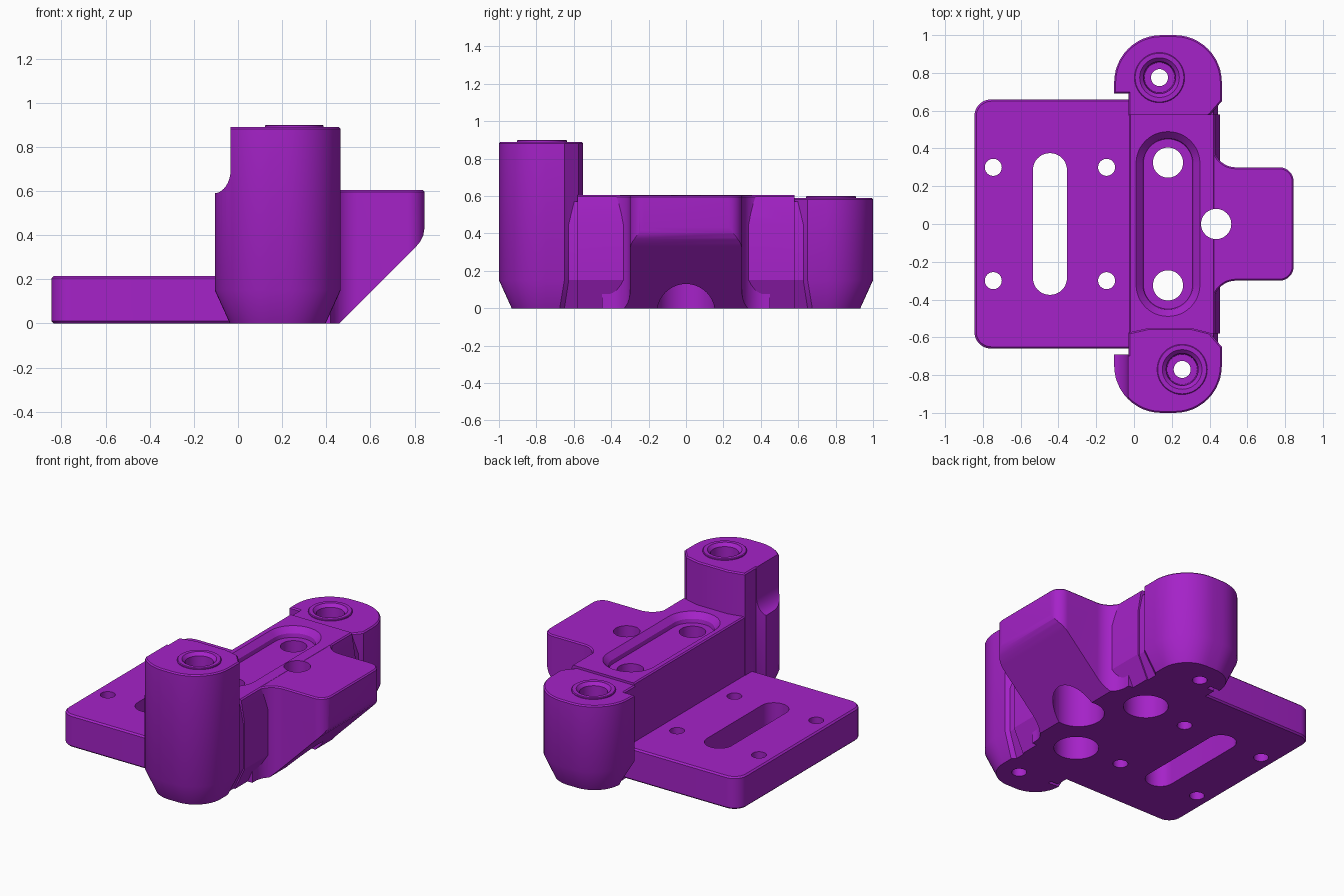
import bpy, bmesh, math
from mathutils import Vector

if "Cube" in bpy.data.objects:
    bpy.data.objects.remove(bpy.data.objects["Cube"])

purple = bpy.data.materials.new("purple plastic")
purple.diffuse_color = (0.376, 0.016, 0.578, 1)
purple.use_nodes = True
purple.node_tree.nodes["Principled BSDF"].inputs["Base Color"].default_value = purple.diffuse_color
scene = bpy.context.scene.collection
added = bpy.data.collections.new("added_parts")
cutters = bpy.data.collections.new("cutters")
scene.children.link(added)
scene.children.link(cutters)


def outline(corners, inset=0.0, segs=12):
    """Counter-clockwise corners (x, y, radius) -> inset, rounded loop."""
    n, loop = len(corners), []
    pts = [Vector(c[:2]) for c in corners]
    for i in range(n):
        d0 = (pts[i] - pts[i - 1]).normalized()
        d1 = (pts[(i + 1) % n] - pts[i]).normalized()
        n0, n1 = Vector((-d0.y, d0.x)), Vector((-d1.y, d1.x))
        p = pts[i] + (n0 + n1) * inset / (1 + n0.dot(n1))
        r = corners[i][2]
        if r == 0:
            loop.append(p)
            continue
        side = 1 if d0.x * d1.y - d0.y * d1.x > 0 else -1
        r = max(r - side * inset, 0.005)
        ang = math.acos(max(-1, min(1, d0.dot(d1))))
        centre = p - d0 * r * math.tan(ang / 2) + n0 * side * r
        a0 = math.atan2(-n0.y * side, -n0.x * side)
        for k in range(segs + 1):
            a = a0 + side * ang * k / segs
            loop.append(centre + Vector((math.cos(a), math.sin(a))) * r)
    return loop


def solid(name, rings, coll):
    """Skin a stack of equal-length 3D loops and cap both ends."""
    bm = bmesh.new()
    vs = [[bm.verts.new(p) for p in ring] for ring in rings]
    n = len(vs[0])
    for a, b in zip(vs, vs[1:]):
        for i in range(n):
            j = (i + 1) % n
            bm.faces.new((a[i], a[j], b[j], b[i]))
    bm.faces.new(vs[0][::-1])
    bm.faces.new(vs[-1])
    if bm.calc_volume(signed=True) < 0:
        bmesh.ops.reverse_faces(bm, faces=bm.faces)
    me = bpy.data.meshes.new(name)
    bm.to_mesh(me)
    bm.free()
    me.materials.append(purple)
    ob = bpy.data.objects.new(name, me)
    ob.hide_render = coll is cutters
    coll.objects.link(ob)
    return ob


def loft(name, corners, levels, coll):
    """levels: (z, inset) pairs."""
    return solid(name, [[(p.x, p.y, z) for p in outline(corners, i)] for z, i in levels], coll)


def side_prism(name, profile, y0, y1, coll):
    """Extrude an x-z profile along y."""
    return solid(name, [[(x, y, z) for x, z in profile] for y in (y0, y1)], coll)


def lathe(name, x, y, levels, coll, segs=40):
    """levels: (z, radius) pairs."""
    return solid(name, [[(x + r * math.cos(k * math.tau / segs),
                          y + r * math.sin(k * math.tau / segs), z)
                         for k in range(segs)] for z, r in levels], coll)


def combine(target, coll, op, low, high):
    """Boolean with a whole collection; keep the first solver giving a sane volume."""
    mod = target.modifiers.new(op, 'BOOLEAN')
    mod.operation, mod.operand_type, mod.collection = op, 'COLLECTION', coll
    for solver in ('MANIFOLD', 'EXACT'):
        mod.solver = solver
        bpy.context.view_layer.update()
        deps = bpy.context.evaluated_depsgraph_get()
        me = bpy.data.meshes.new_from_object(target.evaluated_get(deps))
        bm = bmesh.new()
        bm.from_mesh(me)
        vol = bm.calc_volume()
        bm.free()
        if low < vol < high:
            break
    target.modifiers.clear()
    target.data = me
    for ob in list(coll.objects):
        bpy.data.objects.remove(ob)
    bpy.data.collections.remove(coll)
    return vol


def rect(x0, x1, y, r):
    return [(x0, -y, r), (x1, -y, r), (x1, y, r), (x0, y, r)]


# End boss plan, back end; the front end is mirrored
boss_back = [(-0.105, 0.69, 0), (-0.03, 0.69, 0), (-0.03, 0.575, 0), (0.08, 0.55, 0),
             (0.30, 0.55, 0), (0.40, 0.575, 0), (0.465, 0.65, 0),
             (0.465, 1.0, 0.25), (-0.105, 1.0, 0.25)]
boss_front = [(x, -y, r) for x, y, r in reversed(boss_back)]

# Central bar with chamfered foot and tapered shoulder
block = side_prism("mounting_block", [(-0.027, 0), (0.385, 0), (0.455, 0.15), (0.455, 0.45),
                                      (0.43, 0.597), (0.422, 0.605), (-0.019, 0.605),
                                      (-0.027, 0.597)], -0.58, 0.58, scene)
# Core joining the bar to the bosses
side_prism("bar_core", [(-0.015, 0), (0.375, 0), (0.445, 0.15), (0.445, 0.45),
                        (0.42, 0.57), (-0.015, 0.57)], -0.73, 0.73, added)

# Base plate
loft("base_plate", [(-0.845, -0.66, 0.09), (0.2, -0.66, 0), (0.2, 0.66, 0),
                    (-0.845, 0.66, 0.09)],
     [(0, 0.01), (0.01, 0), (0.205, 0), (0.215, 0.01)], added)

# Side arm with filleted root and sloped underside
loft("side_arm", [(0.25, -0.45, 0), (0.42, -0.45, 0), (0.42, -0.30, 0.12),
                  (0.845, -0.30, 0.075), (0.845, 0.30, 0.075), (0.42, 0.30, 0.12),
                  (0.42, 0.45, 0), (0.25, 0.45, 0)],
     [(0, 0), (0.596, 0), (0.604, 0.008)], added)
side_prism("slope_cut", [(0.36, -0.1), (0.46, 0), (0.80, 0.34), (0.825, 0.37),
                         (0.84, 0.40), (0.846, 0.44), (1.0, 0.44), (1.0, -0.1)],
           -0.5, 0.5, cutters)

# Low back boss and tall front tower with a scooped shoulder
loft("back_boss", boss_back, [(0, 0.068), (0.15, 0), (0.582, 0), (0.59, 0.008)], added)
loft("front_tower", boss_front, [(0, 0.068), (0.15, 0), (0.882, 0), (0.89, 0.008)], added)
scoop = [(-0.107 + 0.074 * math.sin(k * math.pi / 20), 0.70 - 0.11 * math.cos(k * math.pi / 20))
         for k in range(11)]
side_prism("scoop_cut", [(-0.3, 0.59)] + scoop + [(-0.033, 1.0), (-0.3, 1.0)],
           -1.2, -0.4, cutters)

# Raised rings and stepped bolt holes on the bosses
for x, y, top in ((0.135, 0.775, 0.59), (0.255, -0.77, 0.89)):
    lathe("seat_ring", x, y, [(top - 0.05, 0.133), (top + 0.006, 0.133),
                              (top + 0.01, 0.129)], added)
    lathe("bolt_hole", x, y, [(-0.1, 0.045), (top - 0.14, 0.045), (top - 0.14, 0.08),
                              (top - 0.01, 0.085), (top + 0.01, 0.105),
                              (top + 0.05, 0.145)], cutters)

# Long pocket in the bar top
loft("pocket", rect(0.01, 0.35, 0.49, 0.169),
     [(0.545, 0.04), (0.57, 0.035), (0.606, 0), (0.7, 0)], cutters)

# Large through holes, counterbored from below
for x, y, r in ((0.18, 0.325, 0.135), (0.18, -0.325, 0.135), (0.435, 0, 0.155)):
    lathe("large_hole", x, y, [(-0.1, r), (0.33, r), (0.33, 0.08), (0.8, 0.08)], cutters)

# Plate slot and four small holes
loft("slot", rect(-0.535, -0.355, 0.375, 0.089), [(-0.1, 0), (0.4, 0)], cutters)
for x in (-0.745, -0.145):
    for y in (-0.3, 0.3):
        lathe("small_hole", x, y, [(-0.1, 0.045), (0.4, 0.045)], cutters)

whole = combine(block, added, 'UNION', 0.7, 1.5)
combine(block, cutters, 'DIFFERENCE', 0.5, whole - 0.01)

# Smooth the rounded walls, keep edges crisp
bpy.context.view_layer.objects.active = block
block.select_set(True)
bpy.ops.object.shade_smooth_by_angle(angle=math.radians(25))
